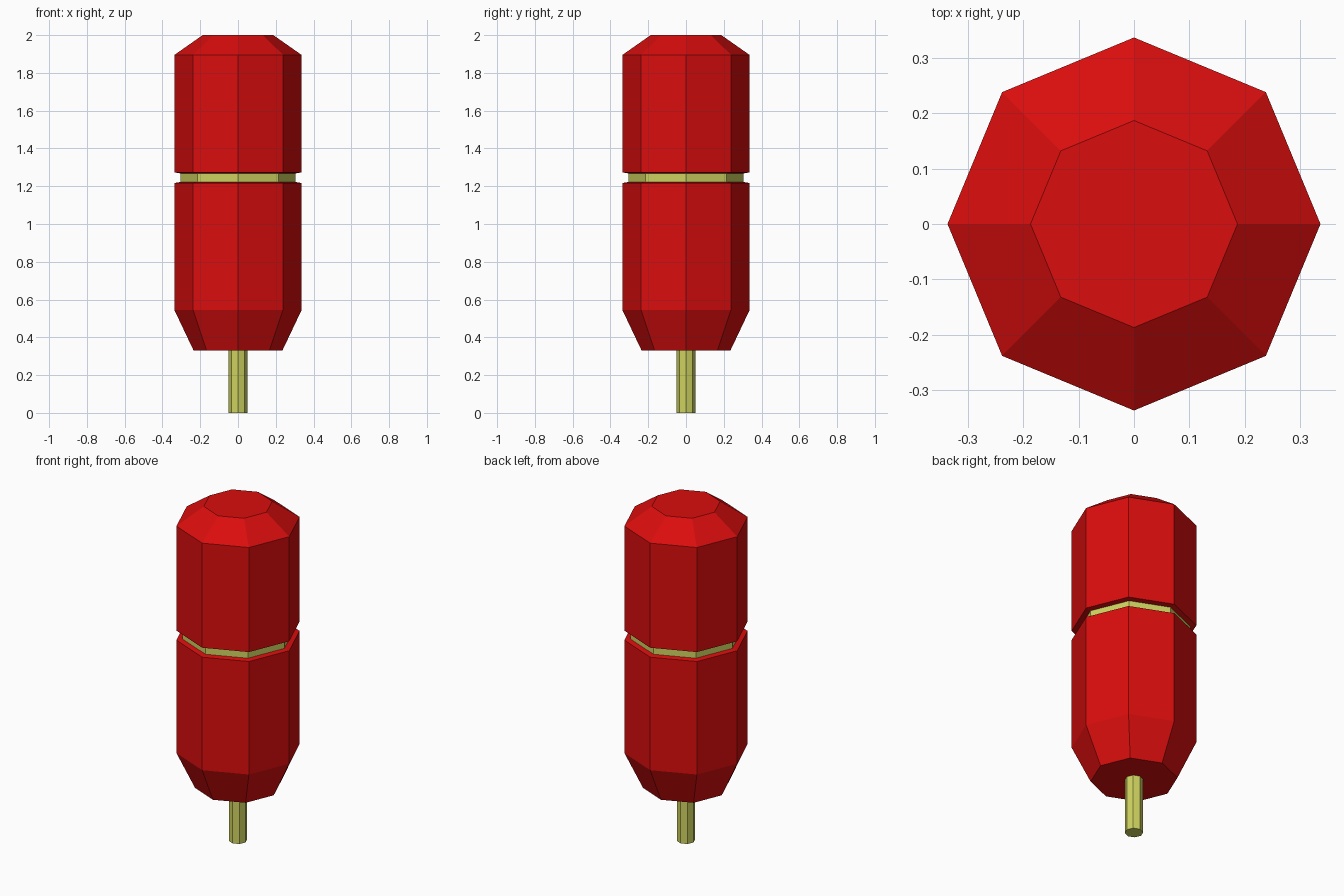
import bpy
import bmesh
from math import cos, sin, tau

cube = bpy.data.objects.get("Cube")
if cube:
    bpy.data.objects.remove(cube, do_unlink=True)


def make_material(name, rgb):
    mat = bpy.data.materials.new(name)
    mat.use_nodes = True
    mat.diffuse_color = (*rgb, 1)
    mat.node_tree.nodes["Principled BSDF"].inputs["Base Color"].default_value = (*rgb, 1)
    return mat


red = make_material("red", (0.70, 0.004, 0.004))
cream = make_material("pale yellow", (0.62, 0.65, 0.115))


def lathe(name, profile, mat, sides=8):
    """Closed flat-faced solid from (radius, height) rings, corners on the axes."""
    bm = bmesh.new()
    rings = [[bm.verts.new((r * cos(tau * i / sides), r * sin(tau * i / sides), z))
              for i in range(sides)] for r, z in profile]
    for low, high in zip(rings, rings[1:]):
        for i in range(sides):
            j = (i + 1) % sides
            bm.faces.new((low[i], low[j], high[j], high[i]))
    bm.faces.new(rings[0][::-1])
    bm.faces.new(rings[-1])
    mesh = bpy.data.meshes.new(name)
    bm.to_mesh(mesh)
    bm.free()
    mesh.materials.append(mat)
    obj = bpy.data.objects.new(name, mesh)
    bpy.context.collection.objects.link(obj)
    return obj


RADIUS, CORE = 0.337, 0.305

# Lower half of the head, tapering to the stem
lathe("lower_head", [(0.235, 0.33), (RADIUS, 0.545), (RADIUS, 1.217), (CORE, 1.222)], red)
# Recessed band between the halves
lathe("groove_band", [(CORE, 1.222), (CORE, 1.268)], cream)
# Upper half with a bevelled crown
lathe("upper_head", [(CORE, 1.268), (RADIUS, 1.273), (RADIUS, 1.895), (0.187, 2.0)], red)
# Thin stem
lathe("stem", [(0.05, 0), (0.05, 0.33)], cream)
